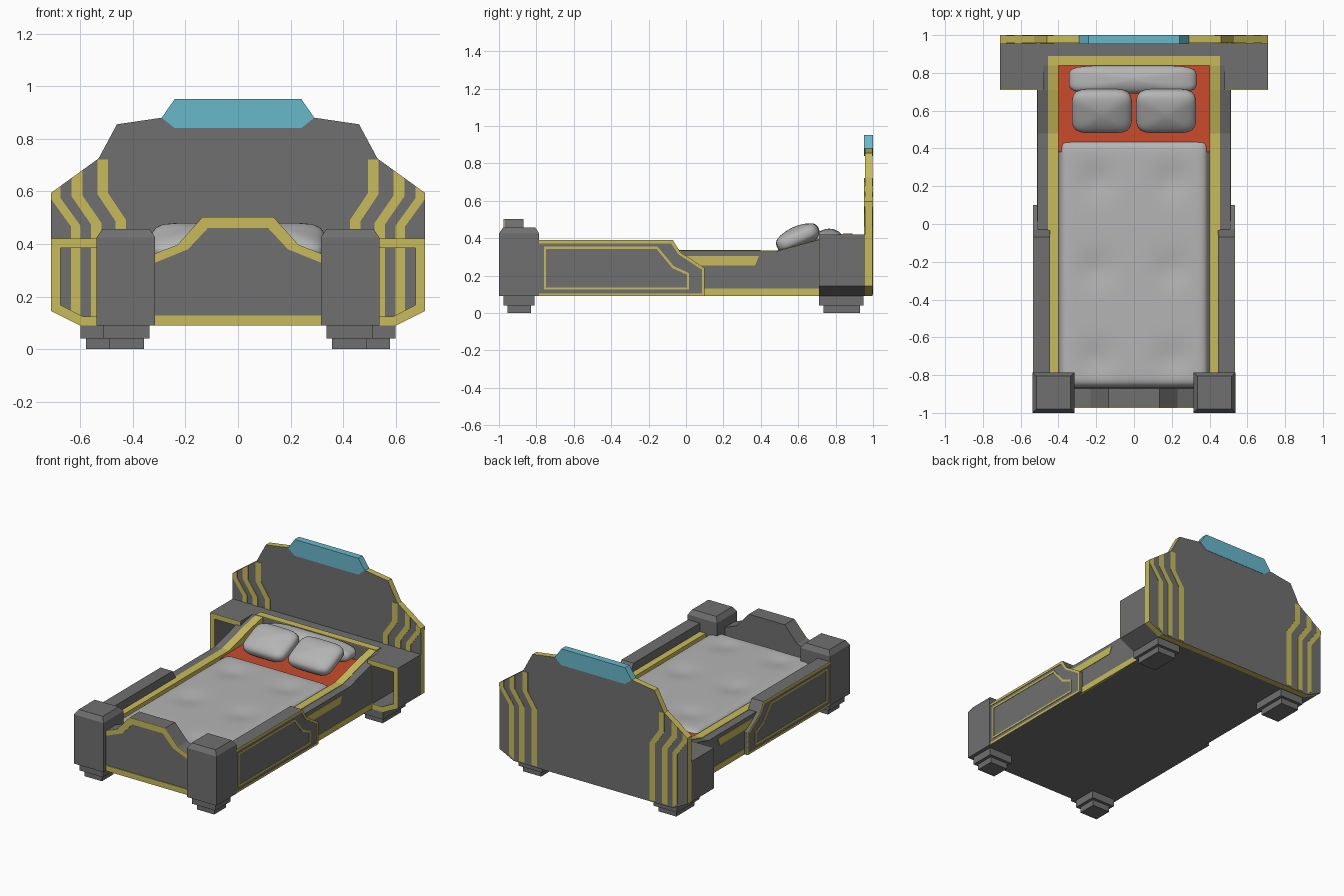
import bpy, bmesh, math

if "Cube" in bpy.data.objects:
    bpy.data.objects.remove(bpy.data.objects["Cube"])

COLORS = {"frame": (.16, .16, .16, 1), "trim": (.58, .50, .10, 1), "glow": (.14, .48, .60, 1),
          "sheet": (.60, .07, .025, 1), "cloth": (.46, .46, .46, 1)}
MATS = {}
for key, col in COLORS.items():
    MATS[key] = bpy.data.materials.new(key)
    MATS[key].diffuse_color = col

PLACE = {"x": lambda u, v, d: (d, u, v), "y": lambda u, v, d: (u, d, v)}


def finish(name, bm, mats, mirror=False):
    bmesh.ops.recalc_face_normals(bm, faces=bm.faces)
    me = bpy.data.meshes.new(name)
    bm.to_mesh(me)
    bm.free()
    ob = bpy.data.objects.new(name, me)
    bpy.context.collection.objects.link(ob)
    for m in mats:
        me.materials.append(MATS[m])
    if mirror:
        ob.modifiers.new("mirror", "MIRROR")
    return ob


def prism(name, pts, axis, d0, d1, mat="frame", side=None, mirror=False):
    """Outline extruded along an axis; the rim may have its own material."""
    bm = bmesh.new()
    a = [bm.verts.new(PLACE[axis](u, v, d0)) for u, v in pts]
    b = [bm.verts.new(PLACE[axis](u, v, d1)) for u, v in pts]
    bm.faces.new(a)
    bm.faces.new(b[::-1])
    n = len(pts)
    for i in range(n):
        f = bm.faces.new((a[i], b[i], b[(i + 1) % n], a[(i + 1) % n]))
        f.material_index = 1 if side else 0
    return finish(name, bm, [mat] + ([side] if side else []), mirror)


def band(name, outer, inner, axis, d0, d1, mat="trim", closed=True, mirror=False):
    """Solid strip between two matching outlines."""
    bm = bmesh.new()
    rows = [[bm.verts.new(PLACE[axis](u, v, d)) for u, v in line]
            for line, d in ((outer, d0), (inner, d0), (inner, d1), (outer, d1))]
    n = len(outer)
    for i in range(n if closed else n - 1):
        j = (i + 1) % n
        for k in range(4):
            r, s = rows[k], rows[(k + 1) % 4]
            bm.faces.new((r[i], r[j], s[j], s[i]))
    if not closed:
        for i in (0, n - 1):
            bm.faces.new([r[i] for r in rows])
    return finish(name, bm, [mat], mirror)


def box(name, lo, hi, mat="frame", taper=0, mirror=False):
    bm = bmesh.new()
    bmesh.ops.create_cube(bm, size=1)
    for v in bm.verts:
        top = v.co.z > 0
        for i in range(3):
            s = 1 if v.co[i] > 0 else -1
            v.co[i] = (hi[i] if s > 0 else lo[i]) - (s * taper if top and i < 2 else 0)
    return finish(name, bm, [mat], mirror)


def cushion(name, center, half, tilt=0, mirror=False):
    """Rounded-square pillow from a sphere."""
    bm = bmesh.new()
    bmesh.ops.create_uvsphere(bm, u_segments=40, v_segments=20, radius=1)
    c, s = math.cos(tilt), math.sin(tilt)
    for v in bm.verts:
        x, y, z = v.co
        r = math.hypot(x, y)
        if r > 1e-5:
            k = ((abs(x) / r) ** 5 + (abs(y) / r) ** 5) ** -.2
            k /= (r ** 2.6 + abs(z) ** 2.6) ** (1 / 2.6)
            x, y = x * k, y * k
        x, y, z = x * half[0], y * half[1], z * half[2]
        v.co = (x + center[0], y * c - z * s + center[1], y * s + z * c + center[2])
    for f in bm.faces:
        f.smooth = True
    return finish(name, bm, ["cloth"], mirror)


def sym(pts):
    """Right half outline (top to bottom) completed with its mirror image."""
    return pts + [(-x, z) for x, z in reversed(pts) if x]


# headboard with yellow rim and cyan top bar
prism("headboard", sym([(.24, .84), (.29, .88), (.46, .855), (.53, .725), (.71, .595), (.71, .145), (.60, .09)]),
      "y", .957, .998, "frame", "trim")
prism("headboard_light", sym([(.24, .952), (.29, .88), (.24, .84)]), "y", .953, 1.0, "glow")

# bent stripes on both faces of the headboard
for n, (x, ztop_out, ztop_in) in enumerate([(.535, .722, .722), (.632, .651, .68), (.71, .595, .62)]):
    bend = .59 - .01 * n
    dx = .07 + .003 * n
    w = .04 if n < 2 else .035
    out = [(x, ztop_out), (x, bend), (x - dx, bend - .105), (x - dx, .10 + .025 * (n == 2))]
    inn = [(x - w, ztop_in), (x - w, bend + .005), (x - dx - w, bend - .10), (x - dx - w, .10)]
    band(f"headboard_stripe_{n}", out, inn, "y", .953, 1.0, closed=False, mirror=True)

# open bedside shelves with yellow front frames, joined by a rear ledge
s_out = [(.48, .42), (.71, .42), (.71, .145), (.60, .09), (.48, .09)]
s_in = [(.515, .385), (.675, .385), (.675, .168), (.59, .125), (.515, .125)]
band("side_shelf", s_out, s_in, "y", .715, .957, "frame", mirror=True)
band("side_shelf_frame", s_out, s_in, "y", .71, .715, "trim", mirror=True)
box("rear_ledge", (-.51, .84, .09), (.51, .957, .42))
box("ledge_trim", (-.455, .84, .40), (.455, .89, .425), "trim")

# base and inner yellow rails that rise towards the head
box("base", (-.45, -.93, .09), (.45, .85, .26))
rise = [(.84, .422), (.71, .395), (.48, .333)]
prism("inner_rail", [(-.87, .2), (.84, .2)] + rise + [(-.87, .333)], "x", .40, .455, "trim", mirror=True)
prism("head_side", [(-.03, .09), (.86, .09), (.86, .42)] + [(y, z - .003) for y, z in rise] + [(-.03, .33)],
      "x", .45, .51, mirror=True)
prism("head_side_low_trim", [(.08, .09), (.715, .09), (.715, .13), (.08, .13)], "x", .50, .513, "trim", mirror=True)
prism("head_side_window_trim", [(.0, .255), (.37, .255), (.39, .305), (-.02, .305)],
      "x", .50, .513, "trim", mirror=True)

# foot side panels with double outline
p_out = [(-.80, .09), (.10, .09), (.10, .24), (-.03, .325), (-.07, .39), (-.80, .39)]
p_in = [(-.785, .105), (.085, .105), (.085, .232), (-.042, .315), (-.08, .373), (-.785, .373)]
prism("side_panel", p_out, "x", .445, .533, mirror=True)
band("side_panel_outline", p_out, p_in, "x", .532, .536, mirror=True)
q_out = [(-.76, .125), (.017, .125), (.017, .213), (-.065, .25), (-.152, .355), (-.76, .355)]
q_in = [(-.748, .137), (.005, .137), (.005, .205), (-.073, .24), (-.158, .343), (-.748, .343)]
band("side_panel_inner_outline", q_out, q_in, "x", .532, .536, mirror=True)

# footboard with yellow crest and bottom band
crest = sym([(.135, .502), (.23, .397), (.325, .36)])
crest_in = sym([(.115, .46), (.19, .38), (.325, .325)])
prism("footboard", sym([(.135, .502), (.23, .397), (.325, .36), (.325, .09)]), "y", -.97, -.87)
for n, part in enumerate((slice(0, 3), slice(3, 6))):
    band(f"footboard_crest_{n}", crest[part], crest_in[part], "y", -.975, -.969, closed=False)
prism("footboard_crest_top", [(-.135, .502), (.135, .502), (.115, .46), (-.115, .46)], "y", -.975, -.969, "trim")
box("footboard_low_trim", (-.32, -.975, .09), (.32, -.969, .128), "trim")

# corner posts and stepped feet
box("foot_post", (.315, -1, .09), (.537, -.785, .425), mirror=True)
box("foot_post_cap", (.315, -1, .425), (.537, -.785, .457), taper=.021, mirror=True)
box("front_foot_upper", (.337, -.975, .04), (.512, -.81, .09), mirror=True)
box("front_foot_lower", (.358, -.955, 0), (.49, -.83, .04), mirror=True)
box("rear_foot_upper", (.42, .71, .04), (.598, .95, .09), mirror=True)
box("rear_foot_lower", (.442, .735, 0), (.578, .93, .04), mirror=True)

# tufted mattress
bm = bmesh.new()
bmesh.ops.create_grid(bm, x_segments=48, y_segments=72, size=1)
for v in bm.verts:
    # pack rows near the borders so the rounded edge is smooth
    u, w = (math.sin(t * math.pi / 2) for t in v.co.xy)
    x, y = u * .40, w * .66 - .21
    z = .25 + .088 * math.sqrt(max(0, (1 - abs(u) ** 24) * (1 - abs(w) ** 36)))
    for ty in (.23, -.24, -.71):
        z -= .014 * math.exp(-((abs(x) - .2) ** 2 + (y - ty) ** 2) / .008)
    v.co = (x, y, z)
for f in bm.faces:
    f.smooth = True
finish("mattress", bm, ["cloth"])

# sheet and pillows
box("sheet", (-.40, .38, .25), (.40, .845, .318), "sheet")
cushion("pillow", (.17, .598, .402), (.159, .122, .062), math.radians(24), mirror=True)
cushion("bolster", (-.007, .765, .383), (.338, .075, .068))

for m in bpy.data.materials:
    if m.users and not m.is_grease_pencil:
        m.use_nodes = True
        m.node_tree.nodes["Principled BSDF"].inputs["Base Color"].default_value = m.diffuse_color
